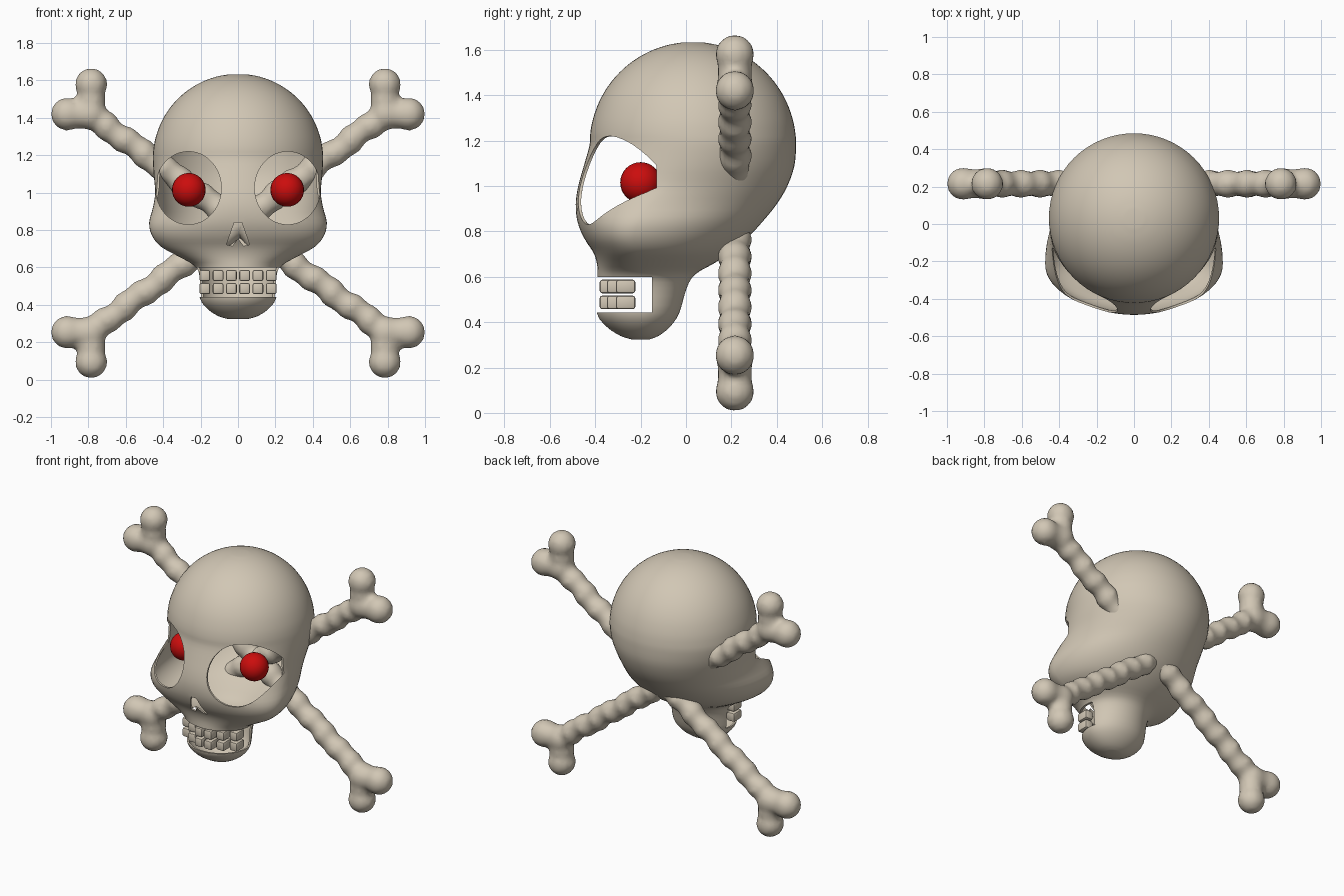
import bpy, bmesh, math
from mathutils import Matrix, Vector

cube = bpy.data.objects.get("Cube")
if cube:
    bpy.data.objects.remove(cube)


def material(name, rgb):
    m = bpy.data.materials.new(name)
    m.use_nodes = True
    m.diffuse_color = (*rgb, 1)
    node = next(n for n in m.node_tree.nodes if n.type == "BSDF_PRINCIPLED")
    node.inputs["Base Color"].default_value = (*rgb, 1)
    node.inputs["Roughness"].default_value = 0.7
    return m


BONE = material("bone", (0.64, 0.57, 0.46))
RED = material("red_eye", (0.6, 0.004, 0.004))


def finish(name, bm, mat):
    bmesh.ops.recalc_face_normals(bm, faces=bm.faces)
    mesh = bpy.data.meshes.new(name)
    bm.to_mesh(mesh)
    bm.free()
    mesh.materials.append(mat)
    ob = bpy.data.objects.new(name, mesh)
    bpy.context.scene.collection.objects.link(ob)
    return ob


def select(ob):
    bpy.ops.object.select_all(action="DESELECT")
    ob.select_set(True)
    bpy.context.view_layer.objects.active = ob


def modify(ob, kind, **settings):
    select(ob)
    mod = ob.modifiers.new(kind.lower(), kind)
    for key, value in settings.items():
        setattr(mod, key, value)
    bpy.ops.object.modifier_apply(modifier=mod.name)


def smooth(ob, angle=40):
    select(ob)
    bpy.ops.object.shade_smooth_by_angle(angle=math.radians(angle))


def loft(bm, rings):
    loops = [[bm.verts.new(p) for p in ring] for ring in rings]
    n = len(loops[0])
    for a, b in zip(loops, loops[1:]):
        for i in range(n):
            j = (i + 1) % n
            bm.faces.new((a[i], a[j], b[j], b[i]))
    bm.faces.new(loops[0])
    bm.faces.new(loops[-1])


def prism(name, outline, y0, y1):
    """Extrude an x-z outline along y."""
    bm = bmesh.new()
    loft(bm, [[(x, y, z) for x, z in outline] for y in (y0, y1)])
    return finish(name, bm, BONE)


def sphere(bm, centre, r, u=16, v=12):
    bmesh.ops.create_uvsphere(bm, u_segments=u, v_segments=v, radius=r,
                              matrix=Matrix.Translation(centre))


# Skull sections: height, half width, front y, widest y, back y
R, CY, CZ = 0.455, 0.03, 1.18
sections = []
for deg in (84, 75, 65, 55, 45, 35, 25, 15, 7, 0):
    r = R * math.cos(math.radians(deg))
    sections.append((CZ + R * math.sin(math.radians(deg)), r, CY - r, CY, CY + r))
sections += [
    (1.09, .45, -.45, 0, .478),
    (1.0, .443, -.475, -.06, .447),
    (.92, .455, -.486, -.15, .40),
    (.84, .475, -.478, -.21, .335),
    (.77, .46, -.45, -.23, .27),
    (.71, .41, -.41, -.22, .20),
    (.66, .32, -.393, -.21, .125),
    (.61, .235, -.39, -.2, .04),
    (.55, .212, -.392, -.2, .003),
    (.44, .205, -.393, -.2, -.03),
    (.38, .165, -.35, -.2, -.07),
    (.34, .105, -.29, -.2, -.12),
    (.324, .05, -.24, -.2, -.16),
]


def blend(a, b, c, d, t):
    """Smooth curve through b and c."""
    return tuple(q + t / 2 * (s - p + t * (2 * p - 5 * q + 4 * s - e + t * (3 * (q - s) + e - p)))
                 for p, q, s, e in zip(a, b, c, d))


def skull_ring(section, count=64):
    z, w, front, mid, back = section
    ring = []
    for i in range(count):
        a = math.tau * i / count
        s = math.sin(a)
        ring.append((w * math.cos(a), mid + s * ((back - mid) if s > 0 else (mid - front)), z))
    return ring


rings = []
last = len(sections) - 1
for i in range(last):
    four = [sections[max(0, min(last, i + k))] for k in (-1, 0, 1, 2)]
    rings += [skull_ring(blend(*four, t / 3)) for t in range(3)]
rings.append(skull_ring(sections[-1]))
bm = bmesh.new()
loft(bm, rings)
skull = finish("skull", bm, BONE)
modify(skull, "SOLIDIFY", thickness=0.012, offset=-1)

# Openings: eye sockets, nose and mouth
cutters = []
for side in (-1, 1):
    oval = [(side * 0.265 + 0.176 * math.cos(a), 1.025 + 0.195 * math.sin(a))
            for a in (math.tau * i / 48 for i in range(48))]
    cutters.append(prism("socket_cutter", oval, -0.7, -0.13))
half = [(.02, .84), (.062, .722), (.03, .715)]
nose = half + [(0, .755)] + [(-x, z) for x, z in reversed(half)]
cutters.append(prism("nose_cutter", nose, -0.7, -0.3))
cutters.append(prism("mouth_cutter", [(-.5, .443), (.5, .443), (.5, .6), (-.5, .6)], -0.7, -0.15))
for cutter in cutters:
    cutter.hide_render = True
    modify(skull, "BOOLEAN", operation="DIFFERENCE", solver="EXACT", object=cutter)
    bpy.data.objects.remove(cutter)
smooth(skull)

# Eyeballs
for side, label in ((-1, "right"), (1, "left")):
    bm = bmesh.new()
    sphere(bm, (side * 0.263, -0.2, 1.015), 0.09, 24, 16)
    smooth(finish(label + "_eyeball", bm, RED))

# Teeth: two curved rows of rounded blocks
for row, z in (("upper", 0.557), ("lower", 0.487)):
    bm = bmesh.new()
    for i in range(6):
        x = (i - 2.5) * 0.071
        y = (-0.338, -0.306, -0.266)[int(abs(i - 2.5))]
        block = Matrix.Translation((x, y, z)) @ Matrix.Diagonal((0.058, 0.085, 0.06, 1))
        bmesh.ops.create_cube(bm, size=1, matrix=block)
    teeth = finish(row + "_teeth", bm, BONE)
    modify(teeth, "BEVEL", width=0.011, segments=2)
    smooth(teeth, 30)

# Crossed bones: rippled shaft with a pair of knobs on each end
BY, BZ = 0.215, 0.837


def crossbone(name, side):
    bm = bmesh.new()
    end = Vector((side * 0.8, 0, 0.59))
    along = end.normalized()
    across = along.cross(Vector((0, 1, 0)))
    centre = Vector((0, BY, BZ))
    shaft = []
    for i in range(81):
        s = (i / 40 - 1) * end.length
        r = 0.071 + 0.007 * math.cos(math.tau * s / 0.125)
        mid = centre + along * s + across * 0.006 * math.sin(math.tau * s / 0.25)
        shaft.append([mid + r * (across * math.cos(a) + Vector((0, math.sin(a), 0)))
                      for a in (math.tau * k / 14 for k in range(14))])
    loft(bm, shaft)
    for flip in (-1, 1):
        for x, z, r in ((.785, .742, .088), (.913, .583, .089),
                        (.785, .66, .078), (.85, .583, .08), (.79, .585, .088)):
            sphere(bm, (flip * side * x, BY, BZ + flip * z), r)
    bone = finish(name, bm, BONE)
    modify(bone, "REMESH", mode="VOXEL", voxel_size=0.018)
    modify(bone, "SMOOTH", factor=0.5, iterations=6)
    smooth(bone, 60)


crossbone("rising_crossbone", 1)
crossbone("falling_crossbone", -1)
